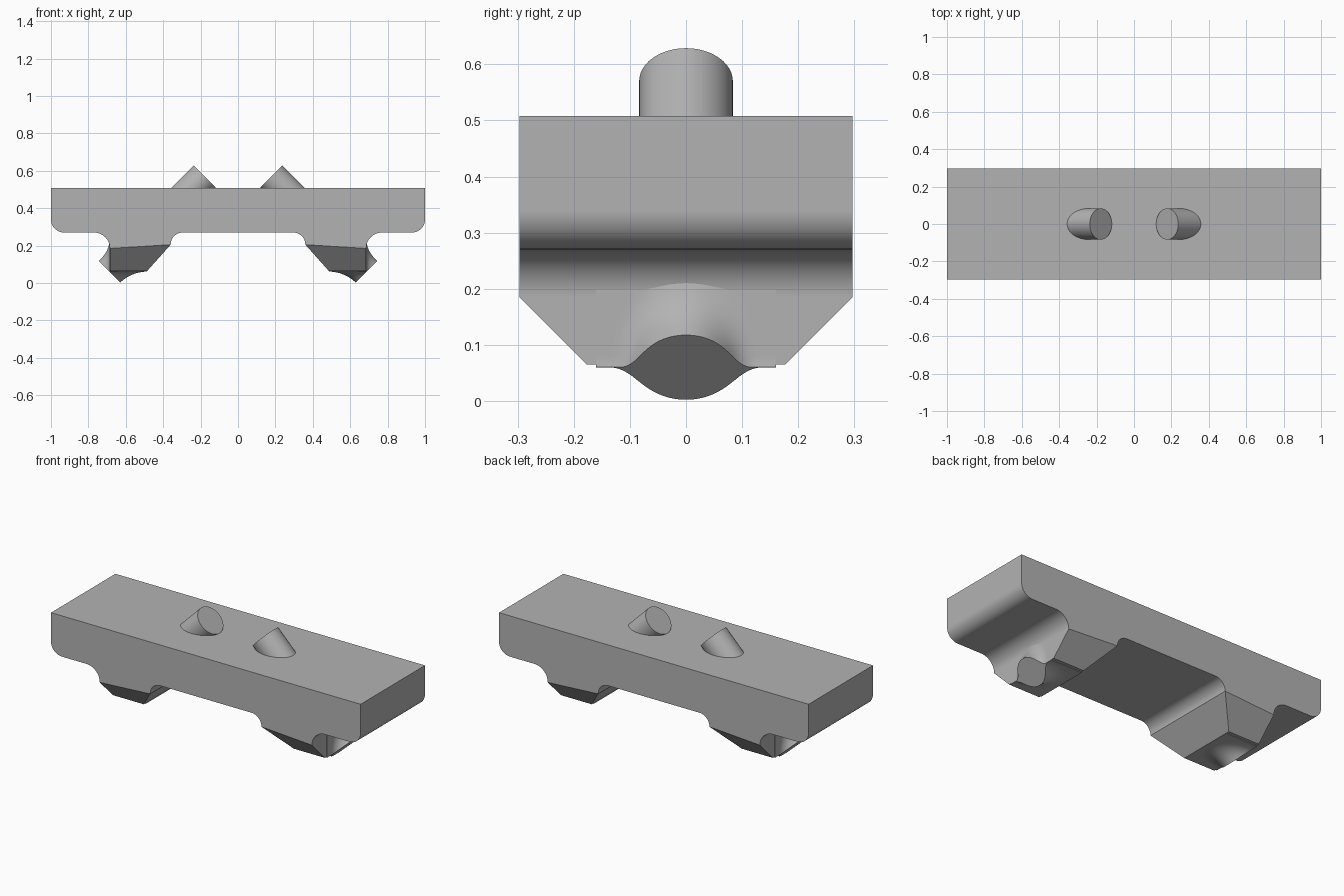
import bpy, bmesh, math
from mathutils import Vector

cube = bpy.data.objects.get("Cube")
if cube:
    bpy.data.objects.remove(cube, do_unlink=True)

GREY = (0.45, 0.45, 0.45, 1)
mat = bpy.data.materials.new("matte grey")
mat.use_nodes = True
mat.diffuse_color = GREY
mat.node_tree.nodes["Principled BSDF"].inputs["Base Color"].default_value = GREY

DEPTH = 0.297        # half depth of the bar
TUBE_R, BORE_R = 0.0835, 0.048
TUBE_LEN = 0.721
FLARE_LEN = 0.145


def finish(bm, name):
    bmesh.ops.recalc_face_normals(bm, faces=bm.faces)
    mesh = bpy.data.meshes.new(name)
    bm.to_mesh(mesh)
    bm.free()
    obj = bpy.data.objects.new(name, mesh)
    bpy.context.collection.objects.link(obj)
    mesh.materials.append(mat)
    return obj


def rod(name, start, end, radius):
    """Closed cylinder between two points."""
    start, end = Vector(start), Vector(end)
    bm = bmesh.new()
    bmesh.ops.create_cone(bm, cap_ends=True, segments=48, radius1=radius,
                          radius2=radius, depth=(end - start).length)
    turn = (end - start).to_track_quat('Z', 'Y')
    for v in bm.verts:
        v.co = turn @ v.co + (start + end) / 2
    return finish(bm, name)


def arc(cx, cz, r, a0, a1, n=10):
    return [(cx + r * math.cos(math.radians(a0 + (a1 - a0) * i / n)),
             cz + r * math.sin(math.radians(a0 + (a1 - a0) * i / n)))
            for i in range(n + 1)]


def axis_point(side, s, u=0, v=0):
    """Point s along the slanted tube axis, u sideways and v outward-up."""
    k = math.sqrt(0.5)
    return Vector((side * (0.6875 - (s - v) * k), u, 0.06 + (s + v) * k))


def make_body():
    # Right half of the outline, top corner down and inward, then mirrored
    half = [(1, 0.508)]
    half += arc(0.93, 0.34, 0.07, 0, -90)
    half += arc(0.77, 0.185, 0.085, 90, 180)
    half += arc(0.295, 0.205, 0.065, 0, 90)
    outline = half + [(-x, z) for x, z in reversed(half)]
    bm = bmesh.new()
    face = bm.faces.new([bm.verts.new((x, -DEPTH, z)) for x, z in outline])
    new = bmesh.ops.extrude_face_region(bm, geom=[face])["geom"]
    bmesh.ops.translate(bm, vec=(0, 2 * DEPTH, 0),
                        verts=[g for g in new if isinstance(g, bmesh.types.BMVert)])
    bmesh.ops.recalc_face_normals(bm, faces=bm.faces)
    # Tapered feet pulled down from the two low faces
    feet = [f for f in bm.faces
            if f.calc_center_median().z < 0.22 and abs(f.normal.z) > 0.9
            and f.calc_area() > 0.1]
    for f in feet:
        foot = bmesh.ops.extrude_discrete_faces(bm, faces=[f])["faces"][0]
        for v in foot.verts:
            v.co.z = 0.065
            v.co.y = math.copysign(0.177, v.co.y)
            if abs(v.co.x) < 0.5:
                v.co.x = math.copysign(0.485, v.co.x)
    return finish(bm, "body")


def flare_height(u, s, k):
    """Height of a smooth blend between the tube and a 45 degree plane."""
    lo, hi = 0.0, 0.3
    for _ in range(30):
        v = (lo + hi) / 2
        a = math.hypot(u, v) - TUBE_R
        b = (v - s) * math.sqrt(0.5)
        h = max(k - abs(a - b), 0)
        if min(a, b) - h * h / (4 * k) < 0:
            lo = v
        else:
            hi = v
    return max(lo - 0.002, 0.0005)


def make_flare(side, name):
    nu, ns, width = 56, 18, 0.16
    us = [width * (2 * i / nu - 1) for i in range(nu + 1)]
    bm = bmesh.new()
    rings = []
    for j in range(ns + 1):
        s = FLARE_LEN * j / ns
        pts = [axis_point(side, s, u, flare_height(u, s, 0.045)) for u in us]
        pts += [axis_point(side, s, u, -flare_height(u, s, 0.065)) for u in reversed(us)]
        rings.append([bm.verts.new(p) for p in pts])
    for r0, r1 in zip(rings, rings[1:]):
        for i in range(len(r0)):
            n = (i + 1) % len(r0)
            bm.faces.new((r0[i], r0[n], r1[n], r1[i]))
    bm.faces.new(rings[0])
    bm.faces.new(rings[-1])
    return finish(bm, name)


def cut(obj, cutters):
    for c in cutters:
        mod = obj.modifiers.new("hole", 'BOOLEAN')
        mod.operation = 'DIFFERENCE'
        mod.solver = 'EXACT'
        mod.object = c
    bpy.ops.object.select_all(action='DESELECT')
    obj.select_set(True)
    bpy.context.view_layer.objects.active = obj
    for m in list(obj.modifiers):
        bpy.ops.object.modifier_apply(modifier=m.name)
    bpy.ops.object.shade_smooth_by_angle(angle=math.radians(30))
    weighted = obj.modifiers.new("flat faces stay flat", 'WEIGHTED_NORMAL')
    weighted.keep_sharp = True


body = make_body()
cutters = []
for side, label in ((1, "left"), (-1, "right")):
    bore = rod("bore_cutter", axis_point(side, -0.1), axis_point(side, 0.85), BORE_R)
    bolt = rod("bolt_cutter", (side * 0.857, -0.5, 0.39), (side * 0.857, 0.5, 0.39), 0.05)
    bore.hide_render = bolt.hide_render = True
    cutters += [bore, bolt]
    # Slanted tube end on top and blended outlet below
    tube = rod(label + "_tube", axis_point(side, 0.5), axis_point(side, TUBE_LEN), TUBE_R)
    cut(tube, [bore])
    cut(make_flare(side, label + "_outlet"), [bore])
cut(body, cutters)
for c in cutters:
    bpy.data.objects.remove(c, do_unlink=True)
